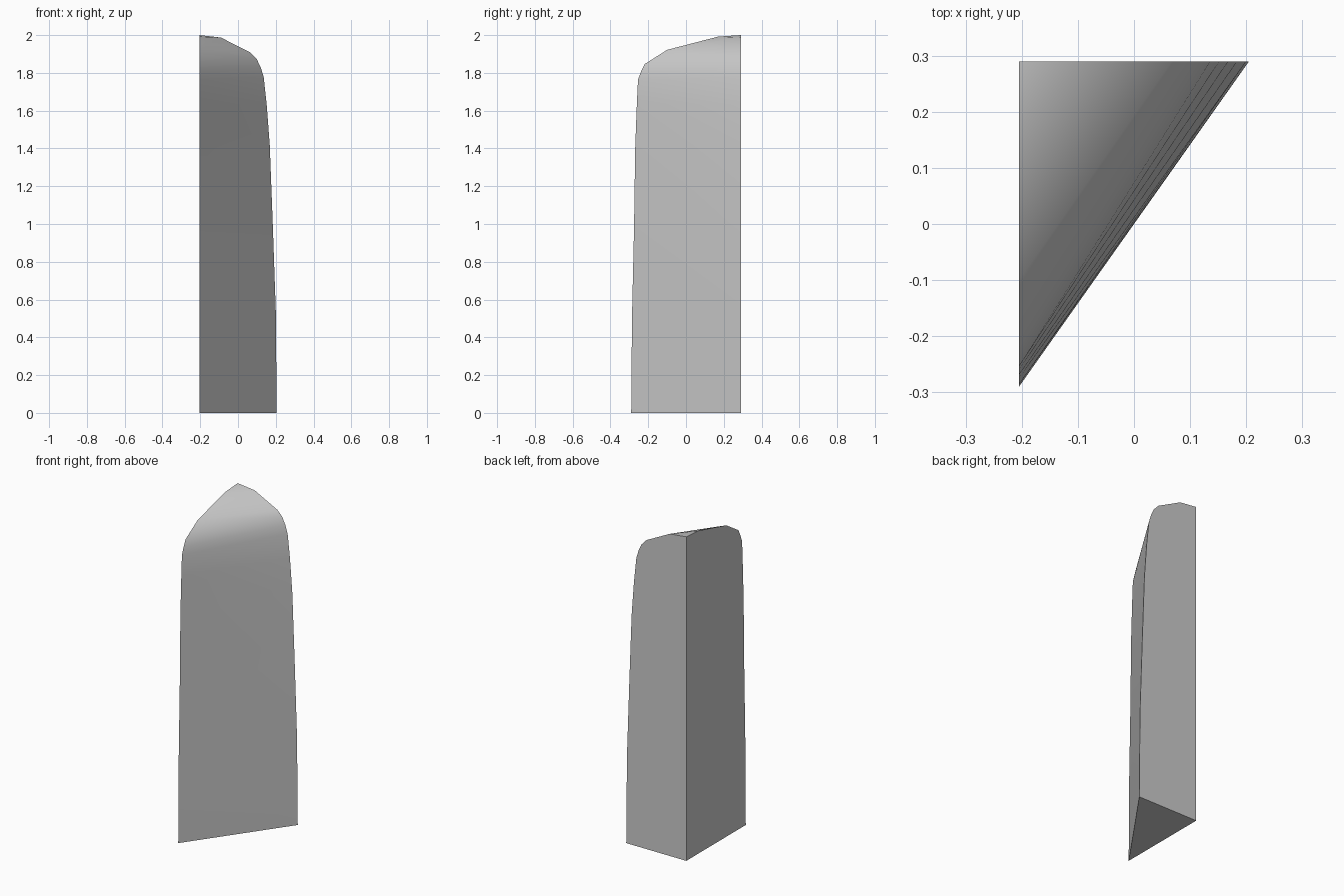
import bpy
import bmesh

if "Cube" in bpy.data.objects:
    bpy.data.objects.remove(bpy.data.objects["Cube"], do_unlink=True)

SIDE_X, BACK_Y, TOP_Z = -0.205, 0.29, 2.0

# Edge curve of the left wall: (y, z), and of the back wall: (x, z)
side_curve = [(-0.29, 0), (-0.286, 0.5), (-0.275, 0.98), (-0.269, 1.4), (-0.26, 1.64),
              (-0.254, 1.765), (-0.237, 1.81), (-0.218, 1.847), (-0.1, 1.922), (0.17, 1.992)]
back_curve = [(0.205, 0), (0.2, 0.54), (0.184, 1.0), (0.168, 1.42), (0.152, 1.63),
              (0.136, 1.778), (0.12, 1.83), (0.099, 1.873), (0.067, 1.907), (-0.09, 1.987)]

bm = bmesh.new()
side = [bm.verts.new((SIDE_X, y, z)) for y, z in side_curve]
back = [bm.verts.new((x, BACK_Y, z)) for x, z in back_curve]
peak = bm.verts.new((SIDE_X, BACK_Y, TOP_Z))
corner = bm.verts.new((SIDE_X, BACK_Y, 0))

# Sloping face, lofted between the two curves and closed at the peak
curved = []
last = len(side) - 2
for i in range(len(side) - 1):
    a, b, c, d = side[i], back[i], back[i + 1], side[i + 1]
    split = ((a, b, c), (a, c, d)) if i == last else ((a, b, d), (b, c, d))
    curved += [bm.faces.new(tri) for tri in split]
curved.append(bm.faces.new((side[-1], back[-1], peak)))

# Flat walls and base
walls = [bm.faces.new(side + [peak, corner]),
         bm.faces.new(back + [peak, corner]),
         bm.faces.new((side[0], back[0], corner))]
bmesh.ops.recalc_face_normals(bm, faces=bm.faces)
for face in curved:
    face.smooth = True
for wall in walls:
    for edge in wall.edges:
        edge.smooth = False

mesh = bpy.data.meshes.new("wedge_block")
bm.to_mesh(mesh)
bm.free()

grey = bpy.data.materials.new("light_grey")
grey.use_nodes = True
grey.diffuse_color = (0.6, 0.6, 0.6, 1)
grey.node_tree.nodes["Principled BSDF"].inputs["Base Color"].default_value = grey.diffuse_color
mesh.materials.append(grey)
block = bpy.data.objects.new("wedge_block", mesh)
bpy.context.collection.objects.link(block)
